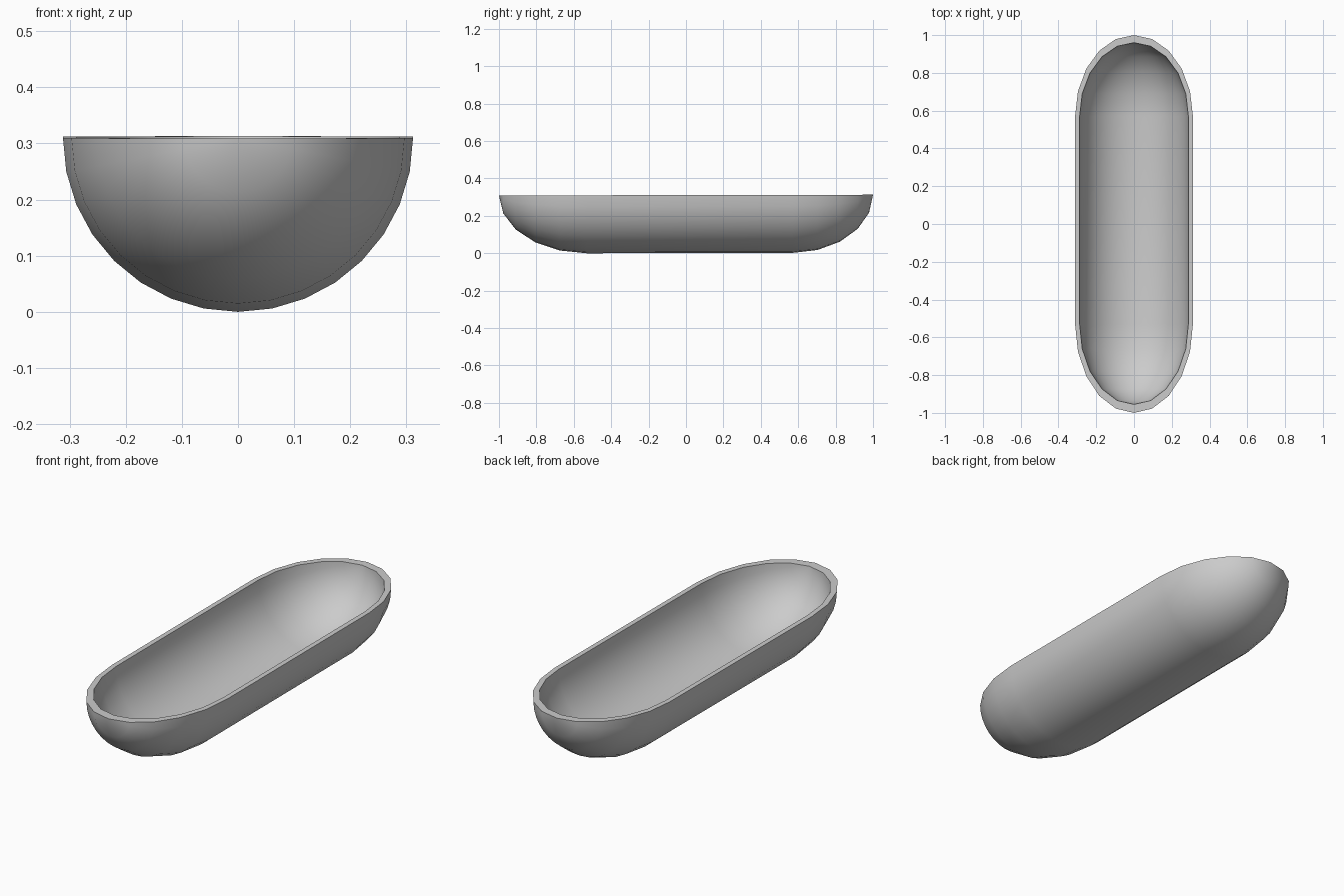
import bpy
import bmesh
from math import sin, cos, pi, radians

if "Cube" in bpy.data.objects:
    bpy.data.objects.remove(bpy.data.objects["Cube"], do_unlink=True)

ARC = 16       # sides across the half-round section
END = 5        # steps along each rounded end
BACK, FRONT = 0.57, -0.53   # where the straight part stops

grey = bpy.data.materials.new("stone_grey")
grey.use_nodes = True
colour = (0.6, 0.6, 0.6, 1)
grey.diffuse_color = colour
grey.node_tree.nodes["Principled BSDF"].inputs["Base Color"].default_value = colour


def rim_height(y):
    """The rim rises very slightly towards the back."""
    return 0.311 + 0.002 * y


def half_capsule(bm, half_width, depth, back_tip, front_tip):
    """Half-round trough skin with ellipsoid ends; returns its rows of vertices."""
    angles = [i * pi / 2 / END for i in range(END)]
    stations = [(FRONT + (front_tip - FRONT) * sin(a), cos(a)) for a in reversed(angles)]
    stations += [(BACK + (back_tip - BACK) * sin(a), cos(a)) for a in angles]
    rows = []
    for y, s in stations:
        rows.append([bm.verts.new((-half_width * s * cos(pi * j / ARC), y,
                                   rim_height(y) - depth * s * sin(pi * j / ARC)))
                     for j in range(ARC + 1)])
    front, back = [bm.verts.new((0, y, rim_height(y))) for y in (front_tip, back_tip)]
    for a, b in zip(rows, rows[1:]):
        for j in range(ARC):
            bm.faces.new((a[j], a[j + 1], b[j + 1], b[j]))
    for j in range(ARC):
        bm.faces.new((front, rows[0][j + 1], rows[0][j]))
        bm.faces.new((back, rows[-1][j], rows[-1][j + 1]))
    # closed loop of rim vertices
    return [front] + [r[0] for r in rows] + [back] + [r[-1] for r in reversed(rows)]


# Outer and inner skins joined by a flat rim
bm = bmesh.new()
outer = half_capsule(bm, 0.312, 0.31, 1.0, -1.0)
inner = half_capsule(bm, 0.288, 0.285, 0.96, -0.955)
for i in range(len(outer)):
    k = (i + 1) % len(outer)
    bm.faces.new((outer[i], outer[k], inner[k], inner[i]))
bmesh.ops.recalc_face_normals(bm, faces=bm.faces)

mesh = bpy.data.meshes.new("trough")
bm.to_mesh(mesh)
bm.free()
mesh.materials.append(grey)
trough = bpy.data.objects.new("trough", mesh)
bpy.context.collection.objects.link(trough)

# Smooth skins, crisp rim
bpy.ops.object.select_all(action="DESELECT")
trough.select_set(True)
bpy.context.view_layer.objects.active = trough
bpy.ops.object.shade_smooth_by_angle(angle=radians(45))
